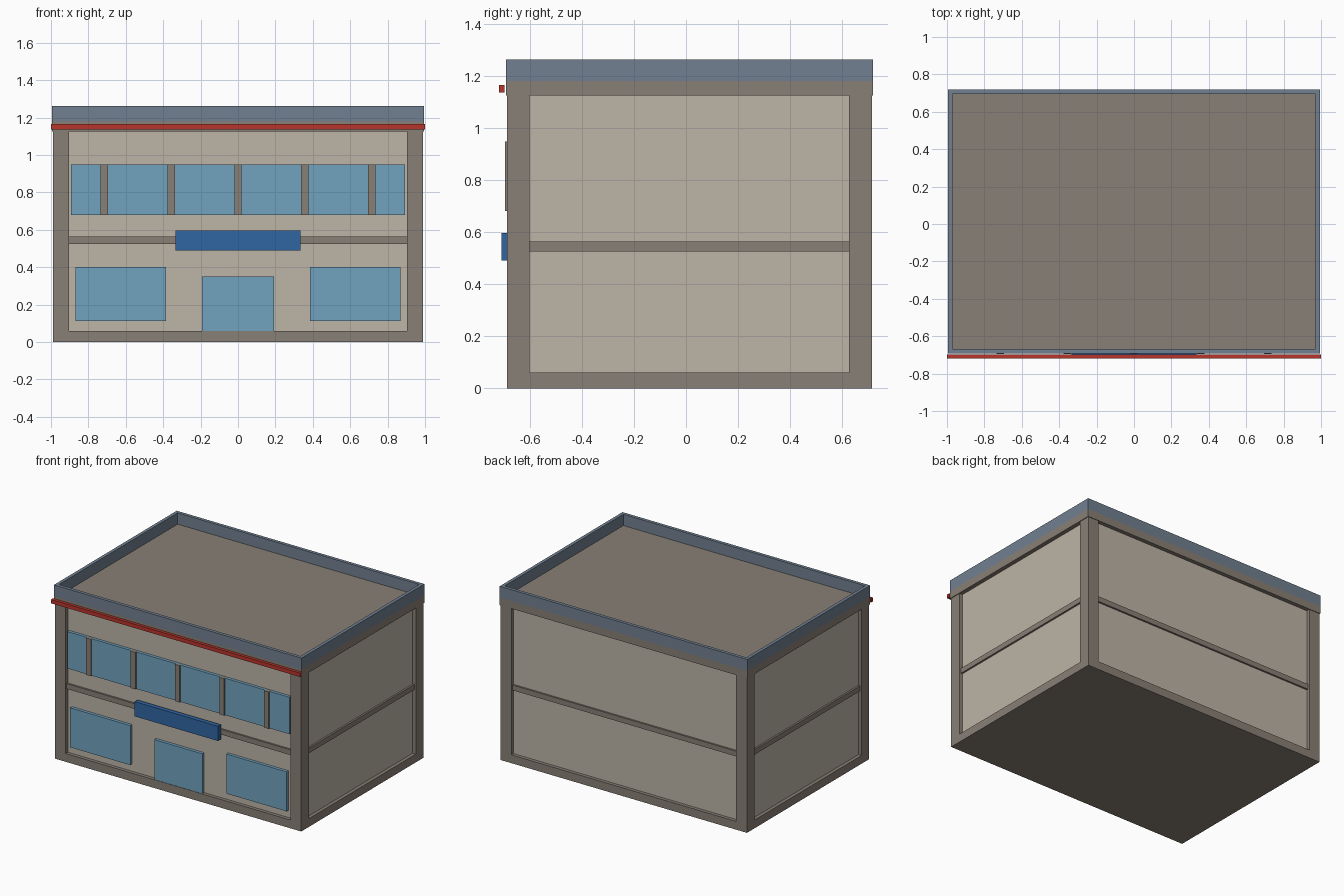
import bpy, bmesh
from mathutils import Matrix, Vector

if "Cube" in bpy.data.objects:
    bpy.data.objects.remove(bpy.data.objects["Cube"])


def material(name, rgb):
    m = bpy.data.materials.new(name)
    m.diffuse_color = (*rgb, 1)
    m.use_nodes = True
    m.node_tree.nodes["Principled BSDF"].inputs["Base Color"].default_value = m.diffuse_color
    return m


STONE = material("stone", (0.25, 0.215, 0.18))
WALL = material("wall", (0.51, 0.46, 0.385))
SLATE = material("slate", (0.165, 0.215, 0.28))
GLASS = material("glass", (0.165, 0.36, 0.52))
BLUE = material("sign_blue", (0.03, 0.13, 0.36))
RED = material("trim_red", (0.48, 0.035, 0.025))


def boxes(name, mat, *bounds):
    """One object from boxes given as (x0, x1, y0, y1, z0, z1)."""
    bm = bmesh.new()
    for x0, x1, y0, y1, z0, z1 in bounds:
        centre = Vector((x0 + x1, y0 + y1, z0 + z1)) / 2
        size = Matrix.Diagonal((x1 - x0, y1 - y0, z1 - z0, 1))
        bmesh.ops.create_cube(bm, size=1, matrix=Matrix.Translation(centre) @ size)
    me = bpy.data.meshes.new(name)
    bm.to_mesh(me)
    bm.free()
    me.materials.append(mat)
    ob = bpy.data.objects.new(name, me)
    bpy.context.collection.objects.link(ob)
    return ob


# Main footprint, post width and panel recess
X, Y0, Y1 = 0.99, -0.688, 0.714
POST, RECESS = 0.087, 0.025
WALL_Y = Y0 + RECESS
BASE, TOP, ROOF = 0.06, 1.125, 1.18

# Frame: plinth, corner posts, recessed wall core, storey band
boxes("plinth", STONE, (-X, X, Y0, Y1, 0, BASE))
boxes("corner_posts", STONE, *[
    (x, x + POST, y, y + POST, BASE, TOP)
    for x in (-X, X - POST) for y in (Y0, Y1 - POST)])
boxes("wall_core", WALL, (-X + RECESS, X - RECESS, WALL_Y, Y1 - RECESS, BASE, TOP))
B = 0.012
boxes("storey_band", STONE,
      (-X + POST, X - POST, Y0 + B, Y1 - B, 0.525, 0.563),
      (-X + B, X - B, Y0 + POST, Y1 - POST, 0.525, 0.563))

# Roof slab and parapet ring
PX, P0, P1, T = 0.995, -0.692, 0.718, 0.024
boxes("roof_slab", STONE, (-PX, PX, P0, P1, TOP, ROOF))
boxes("parapet", SLATE,
      (-PX, PX, P0, P0 + T, ROOF, 1.262),
      (-PX, PX, P1 - T, P1, ROOF, 1.262),
      (-PX, -PX + T, P0 + T, P1 - T, ROOF, 1.262),
      (PX - T, PX, P0 + T, P1 - T, ROOF, 1.262))
boxes("red_trim", RED, (-1, 1, -0.718, -0.697, 1.137, 1.165))

# Shopfront glazing, door, sign
GLASS_Y = Y0 + 0.003
boxes("upper_window", GLASS, (-0.892, 0.892, GLASS_Y, WALL_Y, 0.68, 0.948))
boxes("mullions", STONE, *[
    (x - 0.019, x + 0.019, -0.696, WALL_Y, 0.68, 0.948)
    for x in (-0.715, -0.357, 0, 0.357, 0.715)])
boxes("lower_windows", GLASS, *[
    (x - 0.242, x + 0.242, GLASS_Y, WALL_Y, 0.113, 0.4) for x in (-0.628, 0.628)])
boxes("door", GLASS, (-0.193, 0.193, GLASS_Y, WALL_Y, BASE, 0.35))
boxes("sign_board", BLUE, (-0.335, 0.335, -0.708, Y0 + B, 0.49, 0.597))
